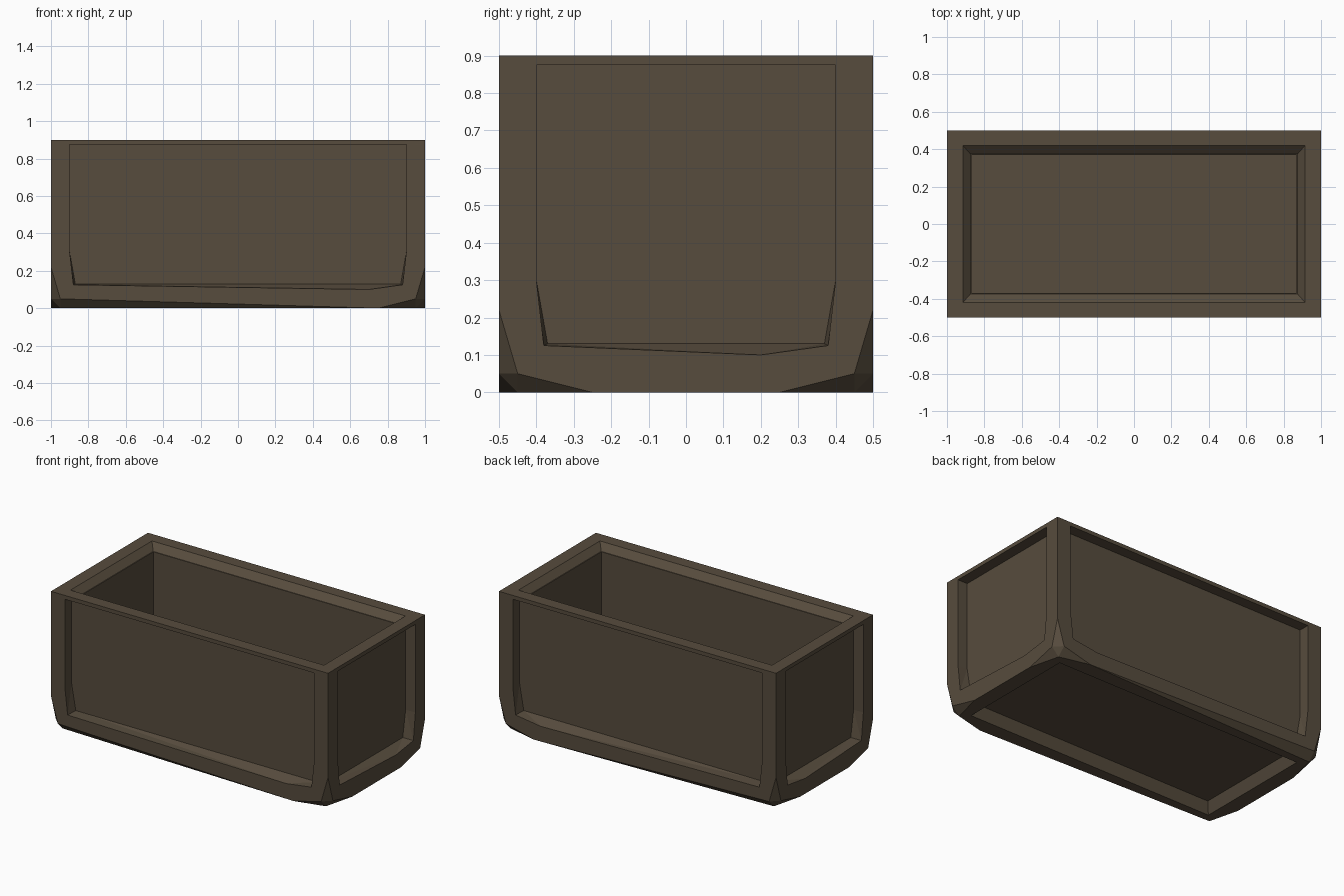
import bpy, bmesh

if "Cube" in bpy.data.objects:
    bpy.data.objects.remove(bpy.data.objects["Cube"])

mat = bpy.data.materials.new("dark_wood")
mat.diffuse_color = (0.095, 0.072, 0.047, 1)
mat.use_nodes = True
mat.node_tree.nodes["Principled BSDF"].inputs["Base Color"].default_value = mat.diffuse_color


def hull(name, pts):
    """Closed faceted solid around a set of points."""
    bm = bmesh.new()
    for p in pts:
        bm.verts.new(p)
    res = bmesh.ops.convex_hull(bm, input=bm.verts[:])
    junk = {g for g in res["geom_interior"] + res["geom_unused"]
            if isinstance(g, bmesh.types.BMVert)}
    bmesh.ops.delete(bm, geom=list(junk), context='VERTS')
    bmesh.ops.recalc_face_normals(bm, faces=bm.faces[:])
    me = bpy.data.meshes.new(name)
    bm.to_mesh(me)
    bm.free()
    ob = bpy.data.objects.new(name, me)
    bpy.context.collection.objects.link(ob)
    return ob


def carve(ob, cutter):
    """Subtract the cutter and remove it."""
    cutter.hide_render = True
    mod = ob.modifiers.new("cut", 'BOOLEAN')
    mod.operation, mod.solver, mod.object = 'DIFFERENCE', 'EXACT', cutter
    bpy.context.view_layer.objects.active = ob
    bpy.ops.object.modifier_apply(modifier=mod.name)
    bpy.data.objects.remove(cutter)


def rect(x, y, z):
    return [(sx * x, sy * y, z) for sx in (-1, 1) for sy in (-1, 1)]


# Outer trough body with chipped lower corners
body = []
for x, y, z in ((1, .5, .9), (1, .5, .22), (.95, .5, .05),
                (1, .45, .05), (.95, .45, 0), (1, .25, 0)):
    body += rect(x, y, z)
body += [(.75, -.5, 0), (.75, .5, 0)]
trough = hull("planter_trough", body)
trough.data.materials.append(mat)


# Recessed panels on the four sides
def panel(half, dip):
    rim = [(-half, .875), (-half, .3), (.02 - half, .125), (dip, .1),
           (half - .02, .125), (half, .3), (half, .875)]
    back = [(-half, .875), (-half, .3), (.03 - half, .13),
            (half - .03, .13), (half, .3), (half, .875)]
    return rim, back


for s in (-1, 1):
    rim, back = panel(.9, .7)
    carve(trough, hull("long_panel_cut",
          [(u, s * d, v) for d in (.5, .6) for u, v in rim] +
          [(u, s * .43, v) for u, v in back]))
    rim, back = panel(.4, .2)
    carve(trough, hull("end_panel_cut",
          [(s * d, u, v) for d in (1, 1.1) for u, v in rim] +
          [(s * .93, u, v) for u, v in back]))

# Recessed underside
carve(trough, hull("base_cut", rect(.9, .4, -.1) + rect(.9, .4, 0) + rect(.87, .37, .07)))

# Inner cavity and flared rim opening
carve(trough, hull("cavity_cut", rect(.87, .37, .13) + rect(.87, .37, 1)))
carve(trough, hull("rim_cut", rect(.875, .375, .86) + rect(.915, .42, .9) + rect(.915, .42, 1)))
